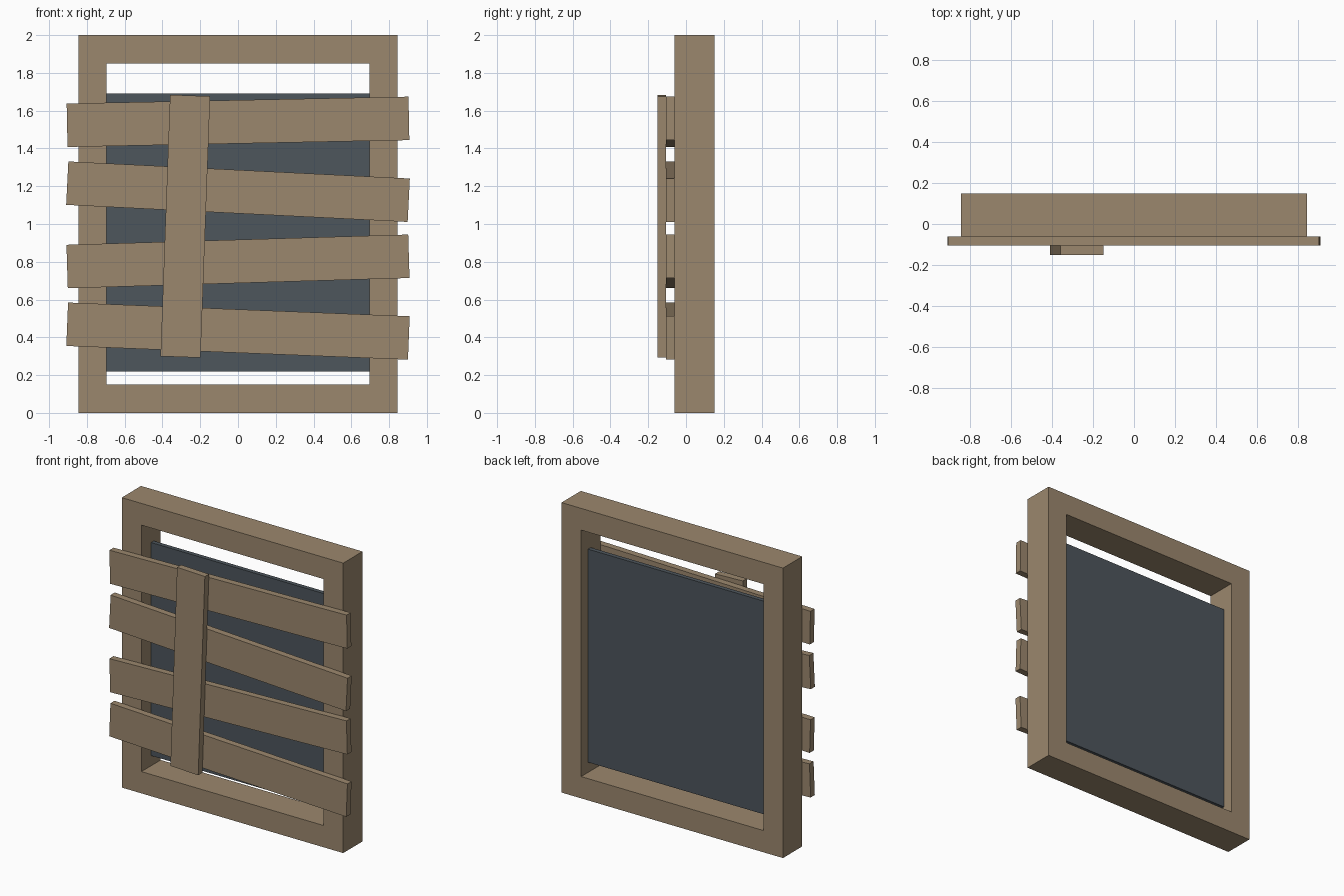
import bpy, bmesh
from math import radians

cube = bpy.data.objects.get("Cube")
if cube:
    bpy.data.objects.remove(cube, do_unlink=True)


def material(name, rgb):
    m = bpy.data.materials.new(name)
    m.use_nodes = True
    m.diffuse_color = (*rgb, 1)
    m.node_tree.nodes["Principled BSDF"].inputs["Base Color"].default_value = (*rgb, 1)
    return m


def add_object(name, bm, mat):
    bmesh.ops.recalc_face_normals(bm, faces=bm.faces[:])
    mesh = bpy.data.meshes.new(name)
    bm.to_mesh(mesh)
    bm.free()
    mesh.materials.append(mat)
    ob = bpy.data.objects.new(name, mesh)
    bpy.context.collection.objects.link(ob)
    return ob


def box(name, size, centre, mat, tilt=0.0):
    bm = bmesh.new()
    bmesh.ops.create_cube(bm, size=1)
    bmesh.ops.scale(bm, vec=size, verts=bm.verts[:])
    ob = add_object(name, bm, mat)
    ob.location = centre
    ob.rotation_euler.y = tilt
    return ob


wood = material("weathered wood", (0.33, 0.245, 0.155))
slate = material("dark slate glass", (0.075, 0.092, 0.108))

# Window frame: a rectangular ring extruded through its depth
FRONT, BACK = -0.06, 0.15


def ring(bm, half_w, low, high):
    corners = [(-half_w, low), (half_w, low), (half_w, high), (-half_w, high)]
    return [bm.verts.new((x, FRONT, z)) for x, z in corners]


bm = bmesh.new()
outer = ring(bm, 0.845, 0, 2)
inner = ring(bm, 0.695, 0.15, 1.85)
for i in range(4):
    j = (i + 1) % 4
    bm.faces.new((outer[i], outer[j], inner[j], inner[i]))
back = bmesh.ops.extrude_face_region(bm, geom=bm.faces[:], use_keep_orig=True)
moved = [v for v in back["geom"] if isinstance(v, bmesh.types.BMVert)]
bmesh.ops.translate(bm, vec=(0, BACK - FRONT, 0), verts=moved)
add_object("window_frame", bm, wood)

# Pane set inside the frame, short of the top and bottom rails
box("window_pane", (1.39, 0.03, 1.47), (0, 0.06, 0.955), slate)

# Crooked planks nailed across the front: height of centre, tilt
planks = [(1.541, -0.02), (1.171, 0.05), (0.802, -0.03), (0.433, 0.04)]
for n, (z, tilt) in enumerate(planks, 1):
    box(f"cross_plank_{n}", (1.81, 0.045, 0.23), (0, -0.083, z), wood, tilt)

# Upright brace over the planks
box("upright_brace", (0.212, 0.045, 1.385), (-0.279, -0.128, 0.988), wood, radians(2.1))
